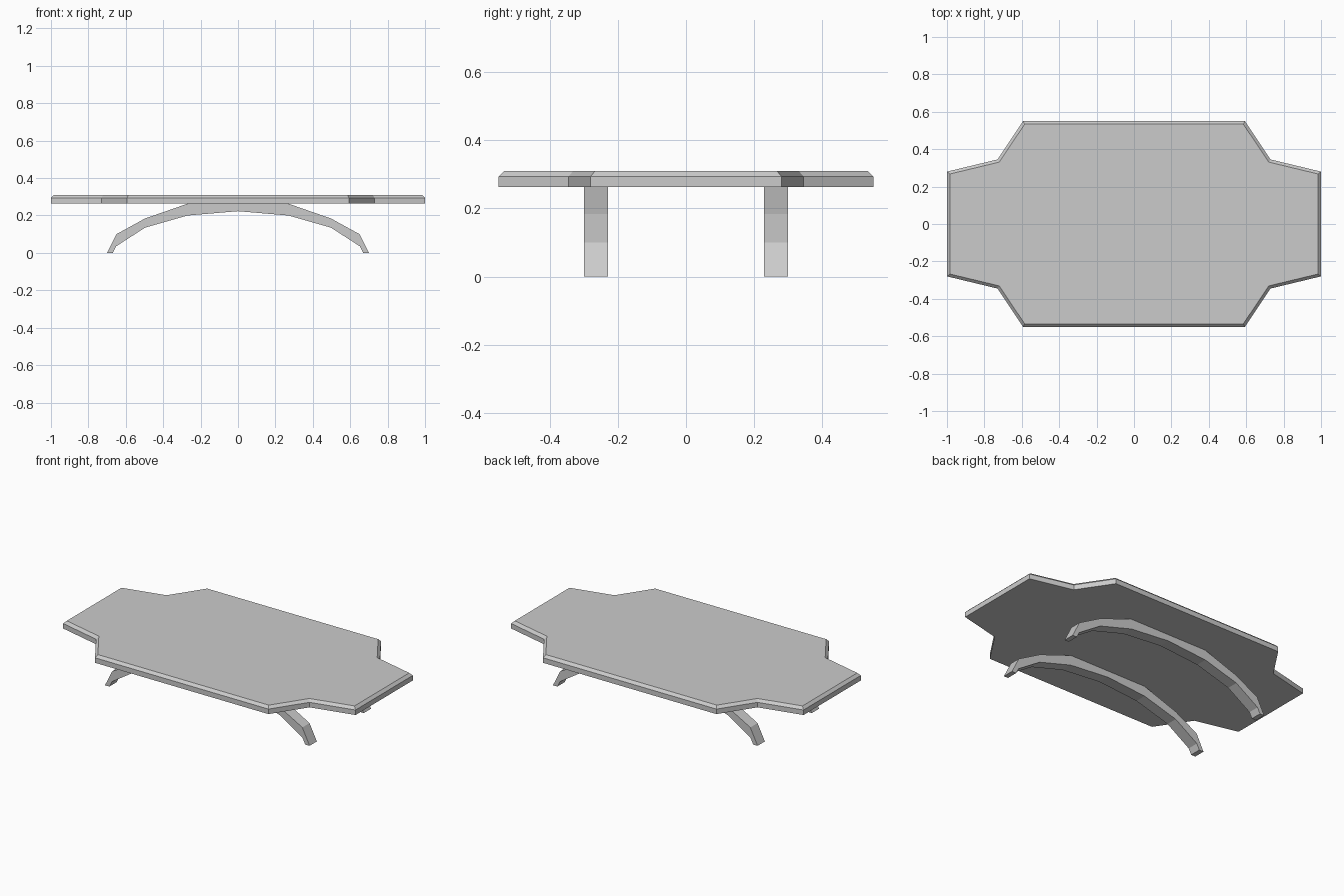
import bpy, bmesh
from mathutils import Vector

if "Cube" in bpy.data.objects:
    bpy.data.objects.remove(bpy.data.objects["Cube"])


def extruded(name, pts, direction):
    """Extrude a closed outline along a direction; return object and bmesh."""
    bm = bmesh.new()
    face = bm.faces.new([bm.verts.new(p) for p in pts])
    ext = bmesh.ops.extrude_face_region(bm, geom=[face], use_keep_orig=True)
    moved = [g for g in ext["geom"] if isinstance(g, bmesh.types.BMVert)]
    bmesh.ops.translate(bm, vec=Vector(direction), verts=moved)
    bmesh.ops.recalc_face_normals(bm, faces=bm.faces[:])
    mesh = bpy.data.meshes.new(name)
    obj = bpy.data.objects.new(name, mesh)
    bpy.context.collection.objects.link(obj)
    return obj, bm


# Tabletop: stepped outline with a chamfered upper rim
BOTTOM, TOP = 0.263, 0.31
corner = [(1.0, 0.28), (0.73, 0.345), (0.593, 0.55)]
outline = (corner
           + [(-x, y) for x, y in reversed(corner)]
           + [(-x, -y) for x, y in corner]
           + [(x, -y) for x, y in reversed(corner)])
top, bm = extruded("tabletop", [(x, y, BOTTOM) for x, y in outline],
                   (0, 0, TOP - BOTTOM))
rim = [e for e in bm.edges if all(v.co.z > TOP - 0.001 for v in e.verts)]
bmesh.ops.bevel(bm, geom=rim, offset=0.016, offset_type='OFFSET',
                segments=1, profile=0.5, affect='EDGES')
bm.to_mesh(top.data)
bm.free()

# Arched legs: one arch profile, front and back
outer = [(0.70, 0), (0.65, 0.10), (0.497, 0.184), (0.27, BOTTOM)]
inner = [(0.27, 0.20), (0.497, 0.135), (0.652, 0.035), (0.67, 0)]
arch = (outer + [(-x, z) for x, z in reversed(outer)]
        + [(-x, z) for x, z in reversed(inner)]
        + [(0, 0.223)] + inner)
for name, y in (("front_arch_leg", -0.30), ("back_arch_leg", 0.229)):
    leg, bm = extruded(name, [(x, y, z) for x, z in arch], (0, 0.071, 0))
    bm.to_mesh(leg.data)
    bm.free()
